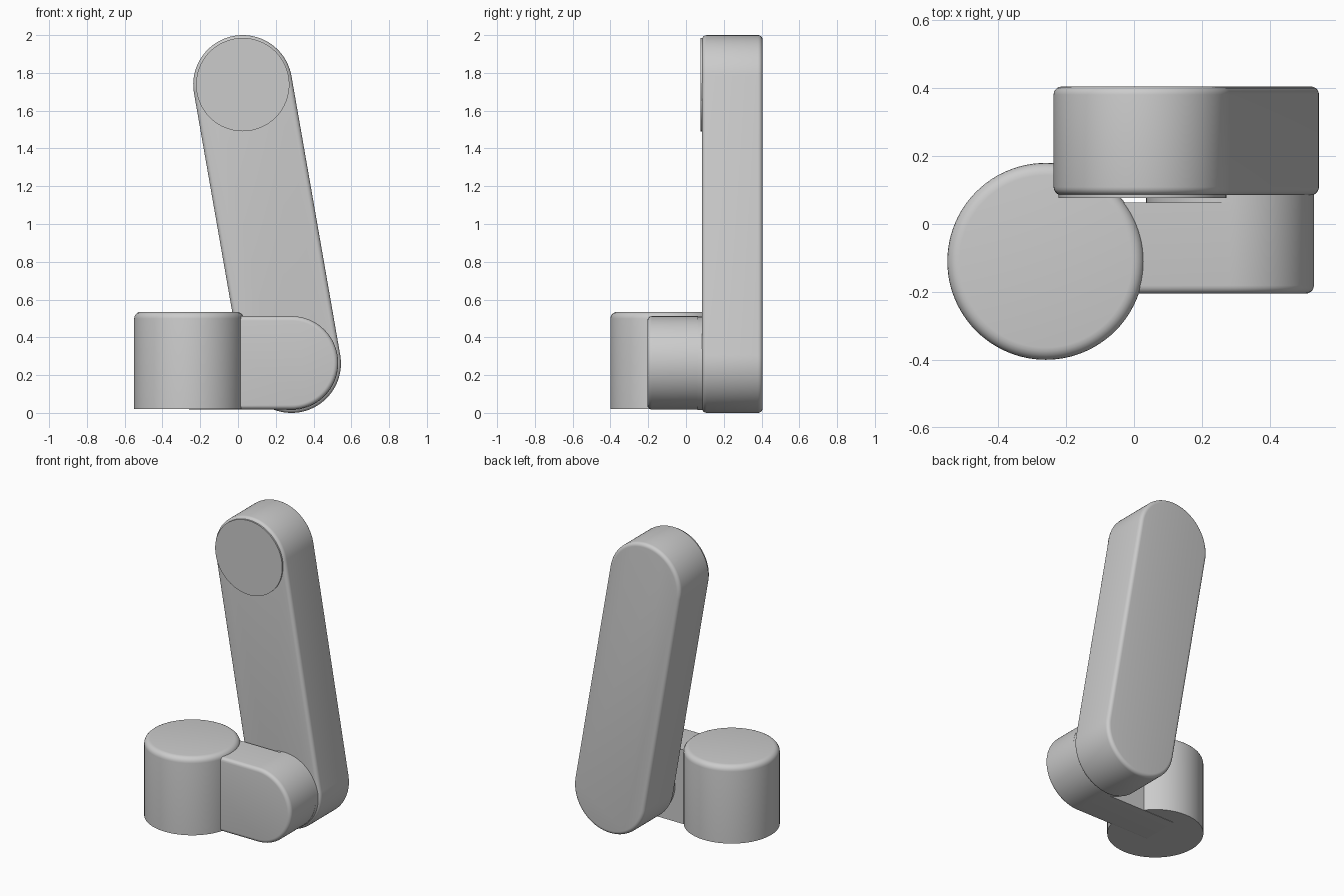
import bpy, bmesh, math
from mathutils import Vector

cube = bpy.data.objects.get("Cube")
if cube:
    bpy.data.objects.remove(cube, do_unlink=True)

grey = bpy.data.materials.new("light_grey")
grey.use_nodes = True
COLOUR = (0.6, 0.6, 0.6, 1)
grey.diffuse_color = COLOUR
grey.node_tree.nodes["Principled BSDF"].inputs["Base Color"].default_value = COLOUR


def arc(centre, radius, start, sweep, steps):
    """Points along an arc, angles in radians."""
    return [Vector(centre) + radius * Vector((math.cos(start + sweep * i / steps),
                                              math.sin(start + sweep * i / steps)))
            for i in range(steps + 1)]


def prism(name, outline, axis, low, high, bevel=0, bevel_ends=()):
    """Extrude a 2D outline along y or z, rounding the rims at the chosen ends."""
    def place(p, t):
        return (p.x, t, p.y) if axis == "y" else (p.x, p.y, t)
    bm = bmesh.new()
    rings = [[bm.verts.new(place(p, t)) for p in outline] for t in (low, high)]
    caps = [bm.faces.new(ring) for ring in rings]
    n = len(outline)
    for i in range(n):
        j = (i + 1) % n
        bm.faces.new((rings[0][i], rings[0][j], rings[1][j], rings[1][i]))
    bmesh.ops.recalc_face_normals(bm, faces=bm.faces[:])
    if bevel:
        rims = [e for end in bevel_ends for e in caps[end].edges]
        bmesh.ops.bevel(bm, geom=rims, offset=bevel, segments=5, profile=0.5,
                        affect="EDGES", clamp_overlap=True)
    mesh = bpy.data.meshes.new(name)
    bm.to_mesh(mesh)
    bm.free()
    mesh.materials.append(grey)
    obj = bpy.data.objects.new(name, mesh)
    bpy.context.collection.objects.link(obj)
    bpy.ops.object.select_all(action="DESELECT")
    obj.select_set(True)
    bpy.context.view_layer.objects.active = obj
    bpy.ops.object.shade_smooth_by_angle(angle=math.radians(35))
    return obj


def circle(centre, radius, steps=96):
    return arc(centre, radius, 0, math.tau, steps)[:-1]


shoulder = Vector((0.025, 1.738))
elbow = Vector((0.283, 0.262))
base = Vector((-0.26, -0.11))

# Long leaning arm with round ends
lean = shoulder - elbow
side = math.atan2(lean.y, lean.x) - math.pi / 2
arm_outline = (arc(shoulder, 0.262, side, math.pi, 48)
               + arc(elbow, 0.262, side + math.pi, math.pi, 48))
prism("upper_arm", arm_outline, "y", 0.085, 0.405, 0.024, (0, 1))

# Thin joint discs on the front of the arm
prism("top_joint_disc", circle(shoulder, 0.247), "y", 0.077, 0.09)
prism("elbow_joint_disc", circle(elbow, 0.247), "y", 0.06, 0.09)

# Horizontal link from the base to the elbow, rounded at its front rim
link_outline = (arc(elbow + Vector((0, 0.003)), 0.247, -math.pi / 2, math.pi, 48)
                + [Vector((base.x, 0.512)), Vector((base.x, 0.018))])
prism("elbow_link", link_outline, "y", -0.205, 0.063, 0.024, (0,))

# Upright drum base with a rounded top rim
prism("base_drum", circle(base, 0.29), "z", 0.02, 0.535, 0.036, (1,))
